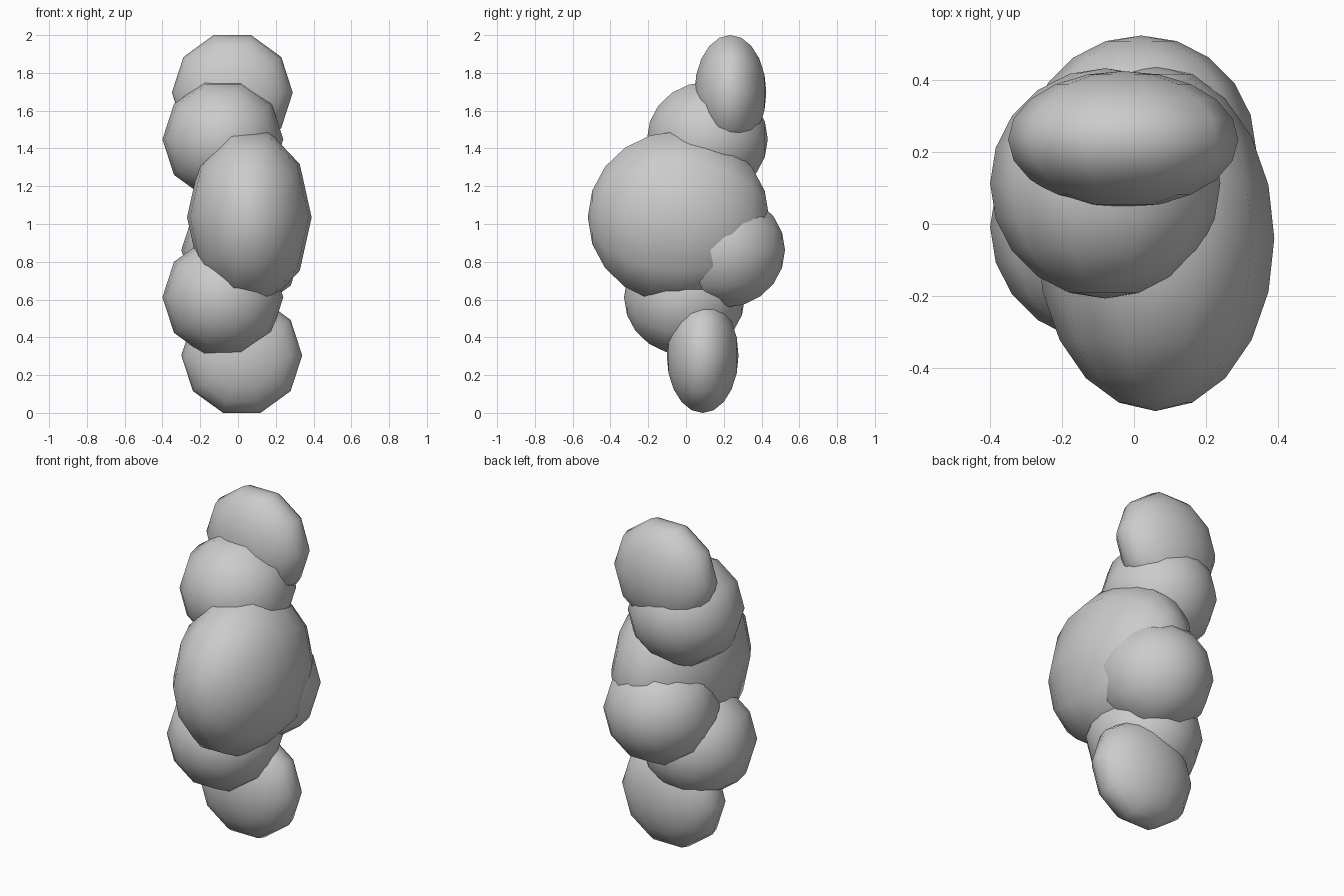
import bpy, bmesh, math
from mathutils import Matrix

if "Cube" in bpy.data.objects:
    bpy.data.objects.remove(bpy.data.objects["Cube"])

grey = bpy.data.materials.new("light_grey")
grey.diffuse_color = (0.6, 0.6, 0.6, 1)
grey.use_nodes = True
grey.node_tree.nodes["Principled BSDF"].inputs["Base Color"].default_value = grey.diffuse_color


def blob(name, centre, radii):
    """Smooth ten-sided ball with its poles along y and corners at +x and -x."""
    bm = bmesh.new()
    bmesh.ops.create_uvsphere(bm, u_segments=10, v_segments=10, radius=1)
    if max(v.co.x for v in bm.verts) < 0.99:
        bm.transform(Matrix.Rotation(math.pi / 10, 4, 'Z'))
    bm.transform(Matrix.Rotation(math.pi / 2, 4, 'X'))
    bm.transform(Matrix.Translation(centre) @ Matrix.Diagonal((*radii, 1)))
    for f in bm.faces:
        f.smooth = True
    me = bpy.data.meshes.new(name)
    bm.to_mesh(me)
    bm.free()
    me.materials.append(grey)
    ob = bpy.data.objects.new(name, me)
    bpy.context.collection.objects.link(ob)


R = 0.32
# flattened end blobs
blob("top_blob", (-0.03, 0.235, 1.696), (R, 0.19, R))
blob("bottom_blob", (0.02, 0.088, 0.304), (R, 0.19, R))
# round middle blobs
blob("upper_blob", (-0.08, 0.113, 1.448), (R, R, R))
blob("lower_blob", (-0.08, -0.008, 0.612), (R, R, R))
blob("back_blob", (0.02, 0.204, 0.862), (R, R, R))
# large narrow central blob
blob("main_blob", (0.06, -0.04, 1.035), (0.33, 0.48, 0.48))
